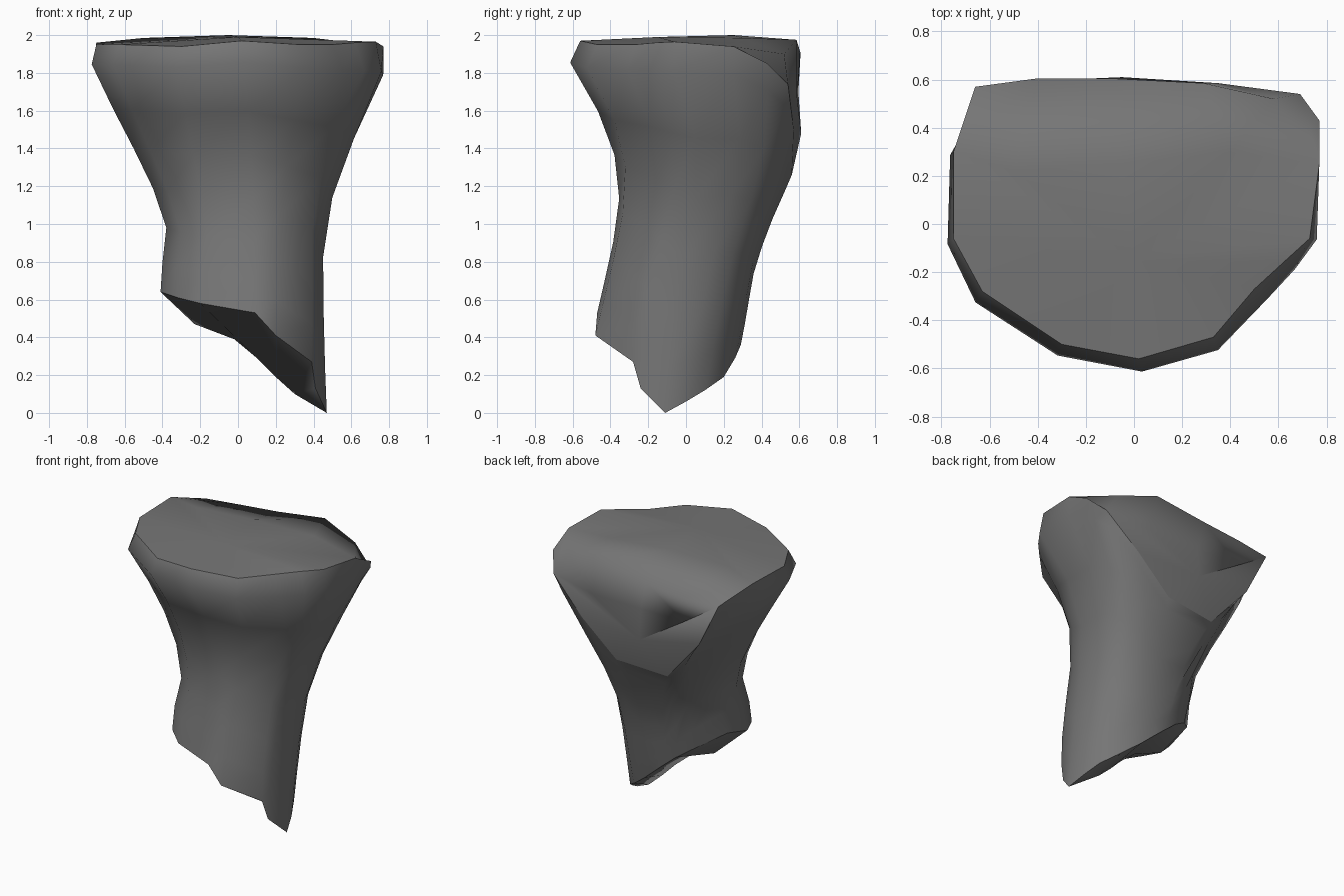
import bpy
import bmesh
from mathutils import Vector

old = bpy.data.objects.get("Cube")
if old:
    bpy.data.objects.remove(old, do_unlink=True)

# One grey stone colour
stone = bpy.data.materials.new("grey stone")
stone.use_nodes = True
grey = (0.18, 0.18, 0.18, 1)
stone.diffuse_color = grey
stone.node_tree.nodes["Principled BSDF"].inputs["Base Color"].default_value = grey

# Extents of the shaft by height: z, left, right, front, back
EXTENTS = [
    (0.0, -0.41, 0.46, -0.46, 0.2),
    (0.4, -0.41, 0.45, -0.48, 0.3),
    (0.75, -0.41, 0.45, -0.41, 0.36),
    (0.95, -0.37, 0.45, -0.37, 0.42),
    (1.24, -0.47, 0.53, -0.34, 0.53),
    (1.54, -0.63, 0.66, -0.43, 0.6),
    (1.84, -0.78, 0.79, -0.62, 0.6),
    (1.97, -0.75, 0.75, -0.56, 0.58),
]

# Upper rim, dipping low round the broken back, and the slanted lower rim
RIM = [
    (0.73, -0.06, 1.965), (0.77, 0.25, 1.94), (0.77, 0.43, 1.85), (0.69, 0.54, 1.74),
    (0.44, 0.57, 1.5), (0.17, 0.56, 1.26), (-0.22, 0.53, 1.23), (-0.5, 0.56, 1.55),
    (-0.66, 0.57, 1.87), (-0.75, 0.3, 1.96), (-0.75, -0.06, 1.95), (-0.63, -0.28, 1.95),
    (-0.3, -0.5, 1.94), (0.02, -0.56, 1.97), (0.33, -0.47, 1.95), (0.5, -0.27, 1.95),
    (0.62, -0.16, 1.96),
]
FOOT = [
    (0.47, -0.11, 0), (0.43, 0, 0.06), (0.38, 0.1, 0.12), (0.28, 0.2, 0.19),
    (0.15, 0.26, 0.29), (0.07, 0.29, 0.36), (0, 0.3, 0.42), (-0.12, 0.29, 0.52),
    (-0.24, 0.23, 0.6), (-0.39, 0.08, 0.69), (-0.41, -0.12, 0.64), (-0.32, -0.3, 0.61),
    (-0.2, -0.4, 0.58), (0.09, -0.47, 0.53), (0.2, -0.48, 0.41), (0.39, -0.28, 0.27),
    (0.41, -0.24, 0.13),
]
# Crown line of the top, soft ridge behind it, hollow of the broken back,
# and keel of the underside
CROWN = [(0.4, 0.3, 1.985), (-0.05, 0.25, 2), (-0.5, 0.22, 1.985)]
RIDGE = [(0.58, 0.52, 1.9), (0.29, 0.585, 1.975), (-0.1, 0.605, 1.91), (-0.4, 0.605, 1.88)]
HOLLOW = [(0.35, 0.585, 1.7), (-0.05, 0.59, 1.7), (-0.4, 0.595, 1.7)]
KEEL = [(-0.23, 0, 0.47), (-0.02, -0.02, 0.39), (0.1, -0.02, 0.29),
        (0.2, -0.01, 0.19), (0.3, 0, 0.1)]


def extents(z):
    for low, high in zip(EXTENTS, EXTENTS[1:]):
        if z <= high[0]:
            f = (z - low[0]) / (high[0] - low[0])
            return [a + (b - a) * f for a, b in zip(low[1:], high[1:])]
    return EXTENTS[-1][1:]


def direction(p):
    left, right, front, back = extents(p.z)
    return Vector(((2 * p.x - left - right) / (right - left),
                   (2 * p.y - front - back) / (back - front))).normalized()


def on_shaft(d, z):
    """Point on the rounded section at height z in direction d."""
    left, right, front, back = extents(z)
    n = 2.4
    r = (abs(d.x) ** n + abs(d.y) ** n) ** (-1 / n)
    return Vector(((left + right + d.x * r * (right - left)) / 2,
                   (front + back + d.y * r * (back - front)) / 2, z))


def column(foot, rim):
    """Points from the lower rim to the upper rim along one side."""
    foot, rim = Vector(foot), Vector(rim)
    d0, d1 = direction(foot), direction(rim)
    foot_fix = foot - on_shaft(d0, foot.z)
    rim_fix = rim - on_shaft(d1, rim.z)
    points = []
    for t in (0, 0.12, 0.26, 0.42, 0.58, 0.74, 0.92, 1):
        d = d0.lerp(d1, t).normalized()
        p = on_shaft(d, foot.z + (rim.z - foot.z) * t)
        points.append(p + foot_fix * (1 - t) ** 3 + rim_fix * t ** 3)
    return points


bm = bmesh.new()


def chain(points):
    return [bm.verts.new(p) for p in points]


def fan(loop, centre):
    middle = bm.verts.new(centre)
    for a, b in zip(loop, loop[1:] + loop[:1]):
        bm.faces.new((a, b, middle))


def strip(one, two):
    """Faces between two chains; shared points make triangles."""
    for a, b, c, d in zip(one, one[1:], two[1:], two):
        corners = list(dict.fromkeys((a, b, c, d)))
        if len(corners) > 2:
            bm.faces.new(corners)


# Flared shaft
columns = [chain(column(f, r)) for f, r in zip(FOOT, RIM)]
for a, b in zip(columns, columns[1:] + columns[:1]):
    strip(a, b)
foot = [c[0] for c in columns]
rim = [c[-1] for c in columns]

# Gently crowned top, rolling over the ridge into the broken back
crown, ridge, hollow = chain(CROWN), chain(RIDGE), chain(HOLLOW)
fan(rim[:2] + crown + rim[9:], (0, -0.15, 1.99))
edge = rim[1:2] + ridge + rim[8:9]
strip(edge, rim[1:2] + crown[:1] + crown + rim[9:10])
strip(edge, rim[2:4] + hollow + rim[8:9])
fan(rim[3:9] + hollow[::-1], (-0.05, 0.61, 1.48))

# Underside, sloping up to front and back from its keel
keel = foot[10:11] + chain(KEEL) + foot[:1]
strip(foot[10:] + foot[:1], [keel[i] for i in (0, 1, 2, 3, 4, 5, 5, 6)])
strip(foot[10::-1], [keel[i] for i in (0, 1, 1, 1, 2, 2, 3, 4, 5, 5, 6)])

# Smooth surfaces with crisp rims
bmesh.ops.recalc_face_normals(bm, faces=bm.faces)
for face in bm.faces:
    face.smooth = True
for loop in (foot, rim):
    for a, b in zip(loop, loop[1:] + loop[:1]):
        bm.edges.get((a, b)).smooth = False

mesh = bpy.data.meshes.new("stone_pillar")
bm.to_mesh(mesh)
bm.free()
mesh.materials.append(stone)
pillar = bpy.data.objects.new("stone_pillar", mesh)
bpy.context.collection.objects.link(pillar)
